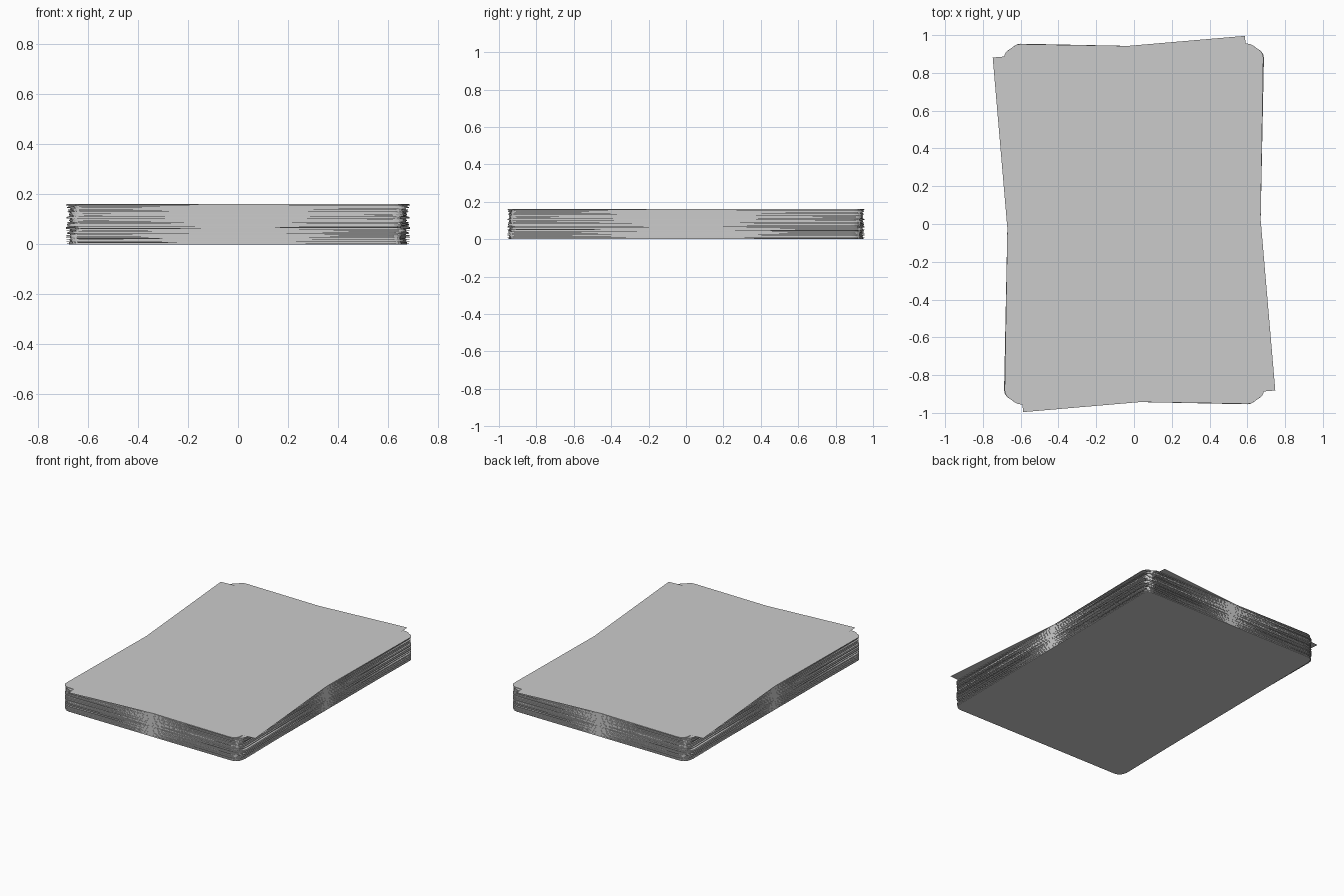
import bpy, bmesh, math, random

if "Cube" in bpy.data.objects:
    bpy.data.objects.remove(bpy.data.objects["Cube"])

random.seed(7)
HALF_W, HALF_L = 0.67, 0.942
COUNT, STACK_H, RADIUS = 52, 0.162, 0.05
STEP = STACK_H / COUNT


def card_outline(radius, segments):
    """Rectangle outline, counter-clockwise, with rounded corners."""
    if radius == 0:
        return [(HALF_W, HALF_L), (-HALF_W, HALF_L), (-HALF_W, -HALF_L), (HALF_W, -HALF_L)]
    pts = []
    for q, (sx, sy) in enumerate([(1, 1), (-1, 1), (-1, -1), (1, -1)]):
        for i in range(segments + 1):
            a = math.pi / 2 * (q + i / segments)
            pts.append((sx * (HALF_W - radius) + radius * math.cos(a),
                        sy * (HALF_L - radius) + radius * math.sin(a)))
    return pts


def card_mesh(name, outline, thickness):
    bm = bmesh.new()
    face = bm.faces.new([bm.verts.new((x, y, 0)) for x, y in outline])
    if thickness:
        ret = bmesh.ops.extrude_face_region(bm, geom=[face], use_keep_orig=True)
        top = [v for v in ret["geom"] if isinstance(v, bmesh.types.BMVert)]
        bmesh.ops.translate(bm, verts=top, vec=(0, 0, thickness))
        bmesh.ops.recalc_face_normals(bm, faces=bm.faces)
    mesh = bpy.data.meshes.new(name)
    bm.to_mesh(mesh)
    bm.free()
    return mesh


def place(name, mesh, z, degrees):
    ob = bpy.data.objects.new(name, mesh)
    ob.location.z = z
    ob.rotation_euler.z = math.radians(degrees)
    bpy.context.collection.objects.link(ob)


# Stack of thin rounded cards, each turned slightly
card = card_mesh("card", card_outline(RADIUS, 4), STEP)
for i in range(COUNT):
    place(f"card_{i + 1:02d}", card, i * STEP, random.uniform(-1.25, 1.25))

# Square-cornered top sheet, turned further
sheet = card_mesh("top_sheet", card_outline(0, 0), 0)
place("top_sheet", sheet, STACK_H + 0.001, 4.9)
